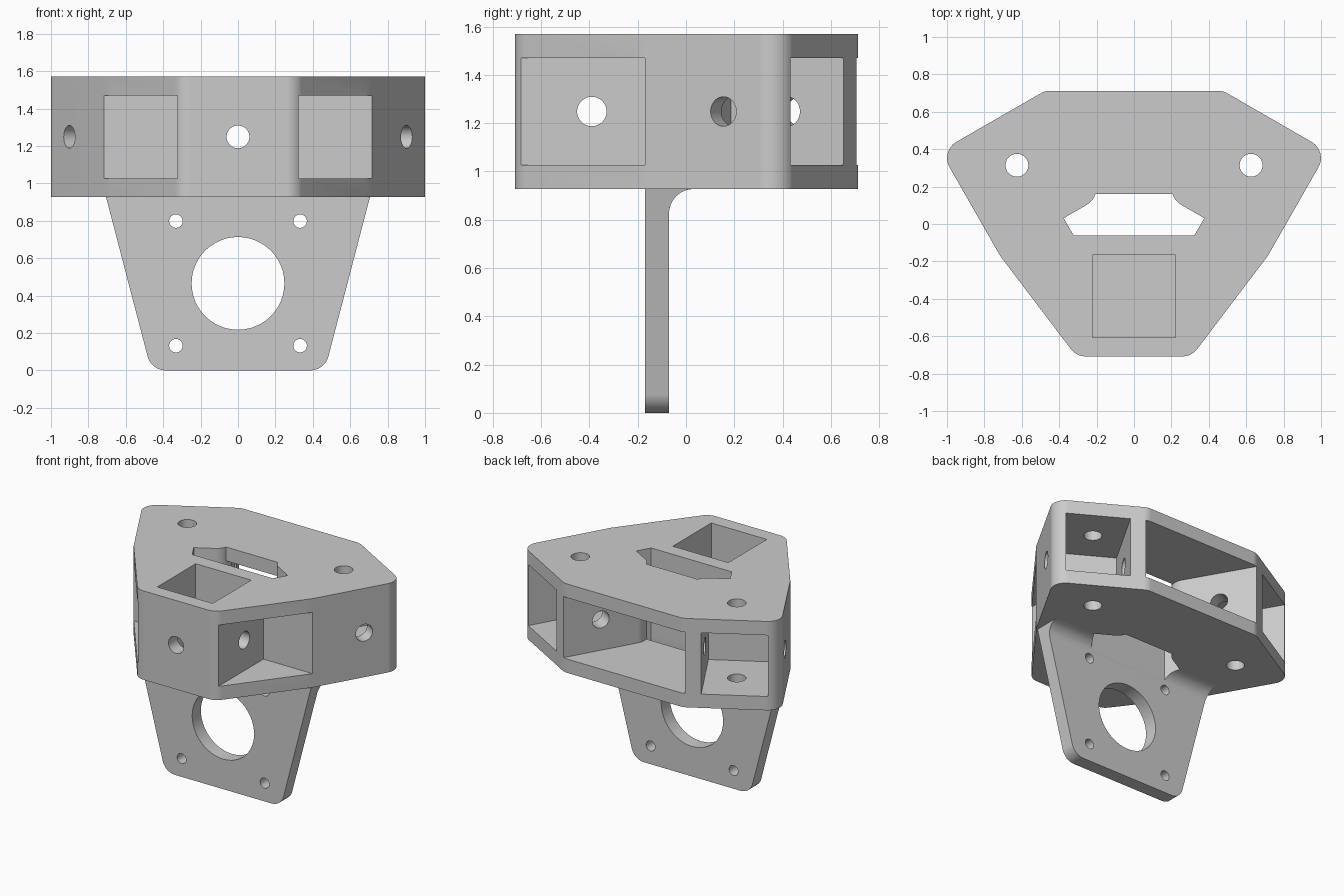
import bpy
import bmesh
from math import sqrt
from mathutils import Vector, Matrix

if "Cube" in bpy.data.objects:
    bpy.data.objects.remove(bpy.data.objects["Cube"])

grey = bpy.data.materials.new("plain grey")
grey.use_nodes = True
colour = (0.6, 0.6, 0.6, 1)
grey.diffuse_color = colour
grey.node_tree.nodes["Principled BSDF"].inputs["Base Color"].default_value = colour

# Plan directions: ALONG runs down a side socket, ACROSS is its outward side
ACROSS = Vector((sqrt(3) / 2, -0.5))
ALONG = Vector((0.5, sqrt(3) / 2))
BASE, TOP, WALL = 0.927, 1.57, 0.1
LOW, HIGH = BASE + WALL, TOP - WALL
MID = (LOW + HIGH) / 2
HOLE = 0.061


def plan(t, m, r=0):
    p = ACROSS * t + ALONG * m
    return (p.x, p.y, r)


def mirrored(half):
    return half + [(-x, y, r) for x, y, r in reversed(half)]


def rounded(points, steps=10):
    """Replace each corner that has a radius by an arc."""
    out = []
    for i, (x, y, r) in enumerate(points):
        p = Vector((x, y))
        if not r:
            out.append(p)
            continue
        a = (Vector(points[i - 1][:2]) - p).normalized()
        b = (Vector(points[(i + 1) % len(points)][:2]) - p).normalized()
        reach = r * sqrt((1 + a.dot(b)) / (1 - a.dot(b)))
        centre = p + (a + b).normalized() * sqrt(reach ** 2 + r ** 2)
        start, end = p + a * reach - centre, p + b * reach - centre
        for k in range(steps + 1):
            out.append(centre + start.lerp(end, k / steps).normalized() * r)
    return out


def finish(name, bm):
    bmesh.ops.recalc_face_normals(bm, faces=bm.faces)
    mesh = bpy.data.meshes.new(name)
    bm.to_mesh(mesh)
    bm.free()
    mesh.materials.append(grey)
    ob = bpy.data.objects.new(name, mesh)
    bpy.context.collection.objects.link(ob)
    return ob


def prism(name, points, lo, hi, axis="z"):
    place = {"z": lambda a, b, h: (a, b, h),
             "y": lambda a, b, h: (a, h, b),
             "x": lambda a, b, h: (h, a, b)}[axis]
    bm = bmesh.new()
    face = bm.faces.new([bm.verts.new(place(p.x, p.y, lo)) for p in rounded(points)])
    made = bmesh.ops.extrude_face_region(bm, geom=[face], use_keep_orig=True)["geom"]
    bmesh.ops.translate(bm, vec=place(0, 0, hi - lo),
                        verts=[g for g in made if isinstance(g, bmesh.types.BMVert)])
    return finish(name, bm)


def block_cut(name, x0, x1, y0, y1, z0, z1):
    return prism(name, [(x0, y0, 0), (x1, y0, 0), (x1, y1, 0), (x0, y1, 0)], z0, z1)


def rod(start, end, radius):
    start, end = Vector(start), Vector(end)
    d = end - start
    turn = Matrix.Translation((start + end) / 2) @ d.to_track_quat("Z", "Y").to_matrix().to_4x4()
    bm = bmesh.new()
    bmesh.ops.create_cone(bm, cap_ends=True, segments=48, radius1=radius,
                          radius2=radius, depth=d.length, matrix=turn)
    return finish("drill", bm)


def combine(ob, tool, operation="DIFFERENCE"):
    mod = ob.modifiers.new("cut", "BOOLEAN")
    mod.operation, mod.solver, mod.object = operation, "EXACT", tool
    bpy.context.view_layer.objects.active = ob
    bpy.ops.object.modifier_apply(modifier=mod.name)
    bpy.data.objects.remove(tool)


# Central cavity plan, wrapping round the closed ends of the side sockets
cavity = mirrored([(0.322, -0.062, 0), plan(0.31, 0.215),
                   plan(0.067, 0.215, 0.1), plan(0.067, 0.9)])


def slot():
    cut = prism("slot", cavity, 0.7, 1.7)
    combine(cut, block_cut("limit", -1, 1, -1, 0.16, 0.6, 1.8), "INTERSECT")
    return cut


# Corner block
body = prism("corner_block", mirrored([
    (0.308, -0.708, 0.1), (0.716, -0.17, 0),
    plan(0.702, 0.855, 0.1), (0.476, 0.712, 0.1)]), BASE, TOP)
combine(body, prism("cavity", cavity, LOW, HIGH))
combine(body, slot())

# Upright socket, with cross holes
combine(body, block_cut("upright_socket", -0.222, 0.222, -0.606, -0.166, LOW, 1.8))
combine(body, rod((0, -1, MID), (0, 0.3, MID), HOLE))
combine(body, rod((-0.6, -0.39, MID), (0.6, -0.39, MID), HOLE))

for side in (1, -1):
    def flip(p):
        return (side * p[0], p[1], 0)

    # Three-cornered recess beside the upright socket
    combine(body, prism("front_recess", [flip(p) for p in (
        (0.323, -0.17), (0.323, -0.9), (0.9, -0.9), (0.9, -0.17))], LOW, HIGH))
    # Angled side socket, with upright and cross holes
    combine(body, prism("side_socket", [flip(plan(t, m)) for t, m in (
        (0.175, 0.317), (0.615, 0.317), (0.615, 1.1), (0.175, 1.1))], LOW, HIGH))
    centre = flip(plan(0.385, 0.585))
    combine(body, rod((*centre[:2], 0.8), (*centre[:2], 1.7), HOLE))
    a, b = flip(plan(0, 0.585)), flip(plan(0.9, 0.585))
    combine(body, rod((*a[:2], MID), (*b[:2], MID), HOLE))

# Motor plate: filleted side section trimmed by the tapered front outline
INTO = BASE + 0.02
plate = prism("motor_plate", [
    (-0.17, 0, 0), (-0.07, 0, 0), (-0.07, BASE, 0.1),
    (0.05, BASE, 0), (0.05, INTO, 0), (-0.17, INTO, 0)], -0.9, 0.9, "x")
combine(plate, prism("outline", mirrored([(0.464, 0, 0.1), (0.711, INTO, 0)]),
                     -0.5, 0.5, "y"), "INTERSECT")
combine(plate, slot())
combine(plate, rod((0, -0.5, 0.465), (0, 0.5, 0.465), 0.248))
for x in (-0.332, 0.332):
    for z in (0.132, 0.798):
        combine(plate, rod((x, -0.5, z), (x, 0.5, z), 0.036))

for ob in (body, plate):
    bpy.ops.object.select_all(action="DESELECT")
    ob.select_set(True)
    bpy.context.view_layer.objects.active = ob
    bpy.ops.object.shade_smooth_by_angle(angle=0.4)
    ob.modifiers.new("even shading", "WEIGHTED_NORMAL").keep_sharp = True
